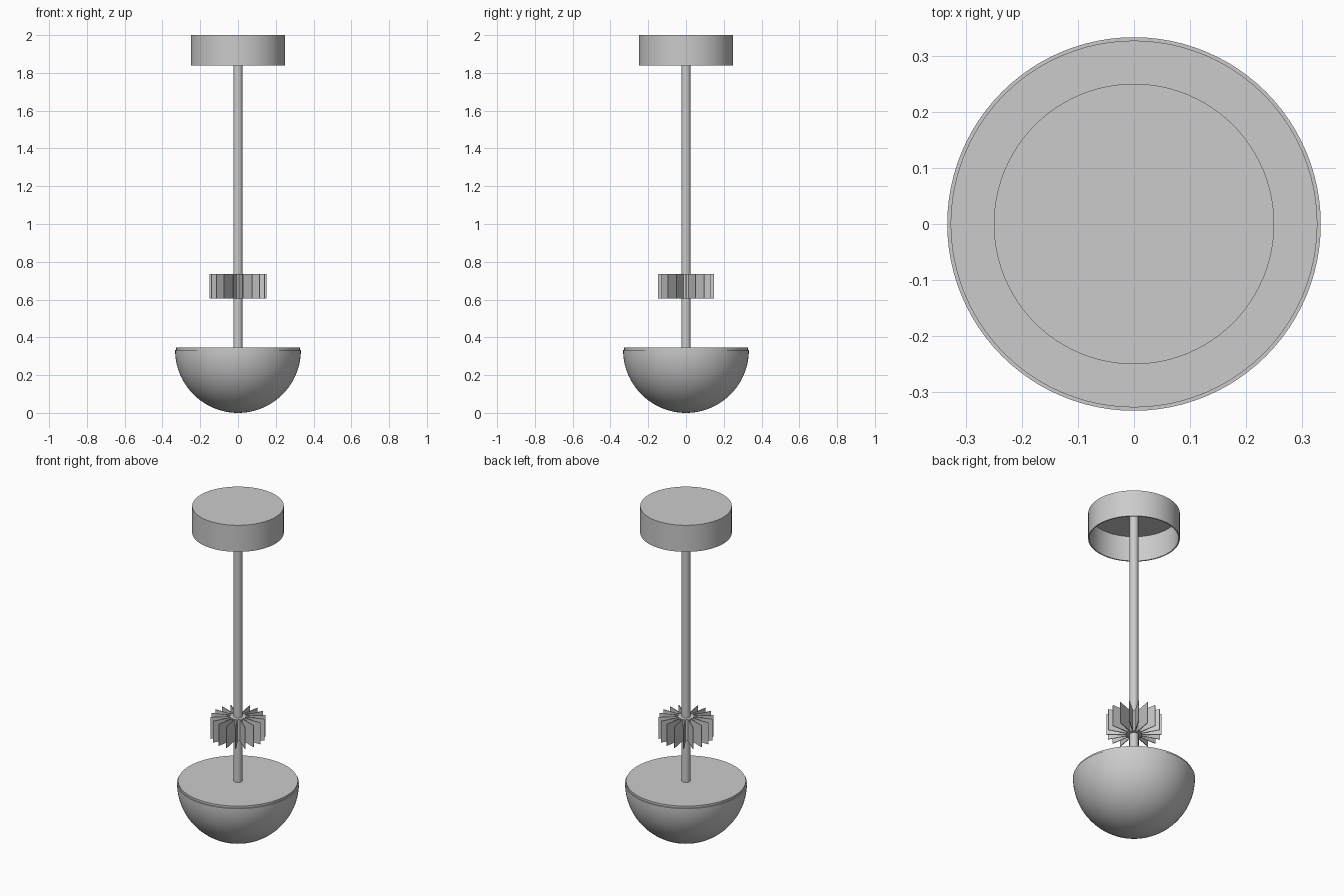
import bpy, bmesh, math

if "Cube" in bpy.data.objects:
    bpy.data.objects.remove(bpy.data.objects["Cube"])

SEG = 96


def finish(name, bm, smooth=True):
    bmesh.ops.remove_doubles(bm, verts=bm.verts, dist=1e-5)
    bmesh.ops.recalc_face_normals(bm, faces=bm.faces)
    mesh = bpy.data.meshes.new(name)
    bm.to_mesh(mesh)
    bm.free()
    ob = bpy.data.objects.new(name, mesh)
    bpy.context.collection.objects.link(ob)
    if smooth:
        bpy.ops.object.select_all(action='DESELECT')
        ob.select_set(True)
        bpy.context.view_layer.objects.active = ob
        bpy.ops.object.shade_smooth_by_angle(angle=math.radians(30))
    return ob


def lathe(name, profile, seg=SEG):
    """Spin an (r, z) profile around the z axis."""
    bm = bmesh.new()
    vs = [bm.verts.new((r, 0, z)) for r, z in profile]
    es = [bm.edges.new(p) for p in zip(vs, vs[1:])]
    bmesh.ops.spin(bm, geom=vs + es, cent=(0, 0, 0), axis=(0, 0, 1),
                   angle=2 * math.pi, steps=seg)
    return finish(name, bm)


# Ceiling canopy: thin cup, open underneath
lathe("ceiling_canopy", [(0, 2), (0.25, 2), (0.25, 1.84), (0.243, 1.84),
                         (0.243, 1.993), (0, 1.993)])

# Hanging rod
lathe("hanging_rod", [(0, 1.993), (0.024, 1.993), (0.024, 0.34), (0, 0.34)], 32)

# Hemispherical shade
R = 0.333
arc = [(R * math.sin(a), R - R * math.cos(a))
       for a in (math.pi / 2 * i / 28 for i in range(29))]
lathe("bowl_shade", arc + [(0.327, R), (0, R)])

# Lid on the shade
lathe("shade_lid", [(0, R), (0.327, R), (0.327, 0.345), (0, 0.345)])

# Heat sink hub
lathe("heat_sink_hub", [(0.024, 0.735), (0.045, 0.735), (0.045, 0.605),
                        (0.024, 0.605)], 48)

# Radial heat sink fins
FINS = 18
bm = bmesh.new()
for i in range(FINS):
    a = 2 * math.pi * i / FINS
    box = bmesh.ops.create_cube(bm, size=1)["verts"]
    for v in box:
        x, y, z = 0.095 + v.co.x * 0.11, v.co.y * 0.004, 0.67 + v.co.z * 0.13
        v.co = (x * math.cos(a) - y * math.sin(a),
                x * math.sin(a) + y * math.cos(a), z)
finish("heat_sink_fins", bm, smooth=False)
